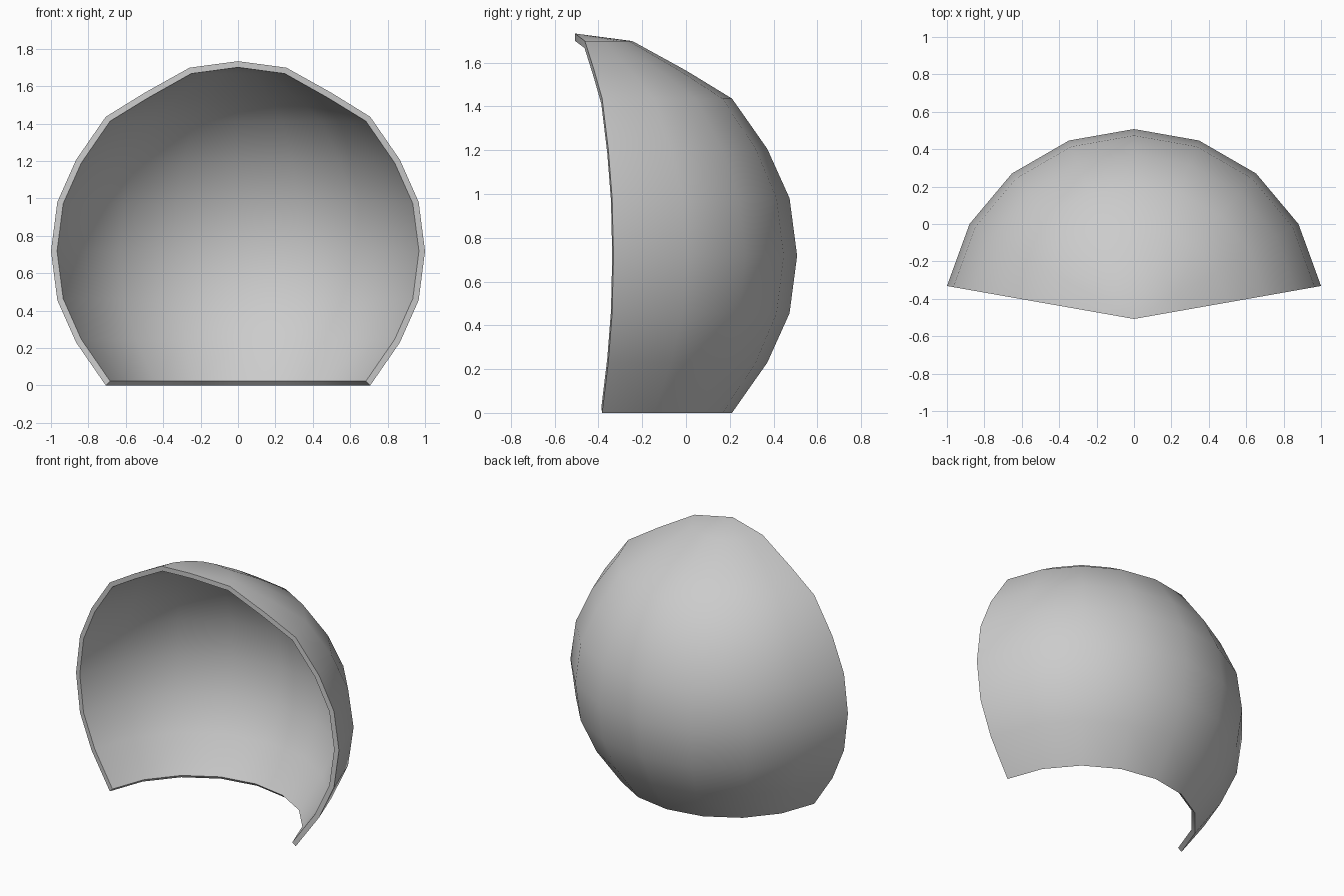
import bpy, bmesh
from math import radians, sin, cos
from mathutils import Vector

if "Cube" in bpy.data.objects:
    bpy.data.objects.remove(bpy.data.objects["Cube"])

R, WALL = 1.0154, 0.033
CENTRE = Vector((0, -R / 2, 0.718))
# dome profile (latitude, height trim): every second ring sits slightly low
LATS = [-45, -30, -15, 0, 15, 30, 45, 60, 75]
FLATTEN = {-30: 0.02, 30: -0.02, 60: -0.033}
LONS = range(-80, 81, 20)

bm = bmesh.new()


def point(lat, lon, inset):
    a, b = radians(lat), radians(lon)
    p = Vector((R * cos(a) * sin(b), R * cos(a) * cos(b), R * sin(a) + FLATTEN.get(lat, 0)))
    return bm.verts.new(CENTRE + p - p.normalized() * inset)


def skin(inset):
    """One curved sheet: rings of vertices closed by a fan at the pole."""
    rows = [[point(lat, lon, inset) for lon in LONS] for lat in LATS]
    pole = bm.verts.new(CENTRE + Vector((0, 0, R - inset)))
    for low, high in zip(rows, rows[1:]):
        for i in range(len(low) - 1):
            bm.faces.new((low[i], low[i + 1], high[i + 1], high[i]))
    for a, b in zip(rows[-1], rows[-1][1:]):
        bm.faces.new((a, b, pole))
    # closed loop around the open edge
    return (rows[0] + [r[-1] for r in rows[1:]] + [pole]
            + [r[0] for r in reversed(rows[1:])])


# outer and inner skins joined by the rim
outer, inner = skin(0), skin(WALL)
n = len(outer)
for i in range(n):
    j = (i + 1) % n
    bm.faces.new((outer[i], outer[j], inner[j], inner[i]))
bmesh.ops.recalc_face_normals(bm, faces=bm.faces[:])

mesh = bpy.data.meshes.new("shell_dome")
bm.to_mesh(mesh)
bm.free()
shell = bpy.data.objects.new("shell_dome", mesh)
bpy.context.collection.objects.link(shell)
bpy.context.view_layer.objects.active = shell
shell.select_set(True)
bpy.ops.object.shade_smooth_by_angle(angle=radians(40))
